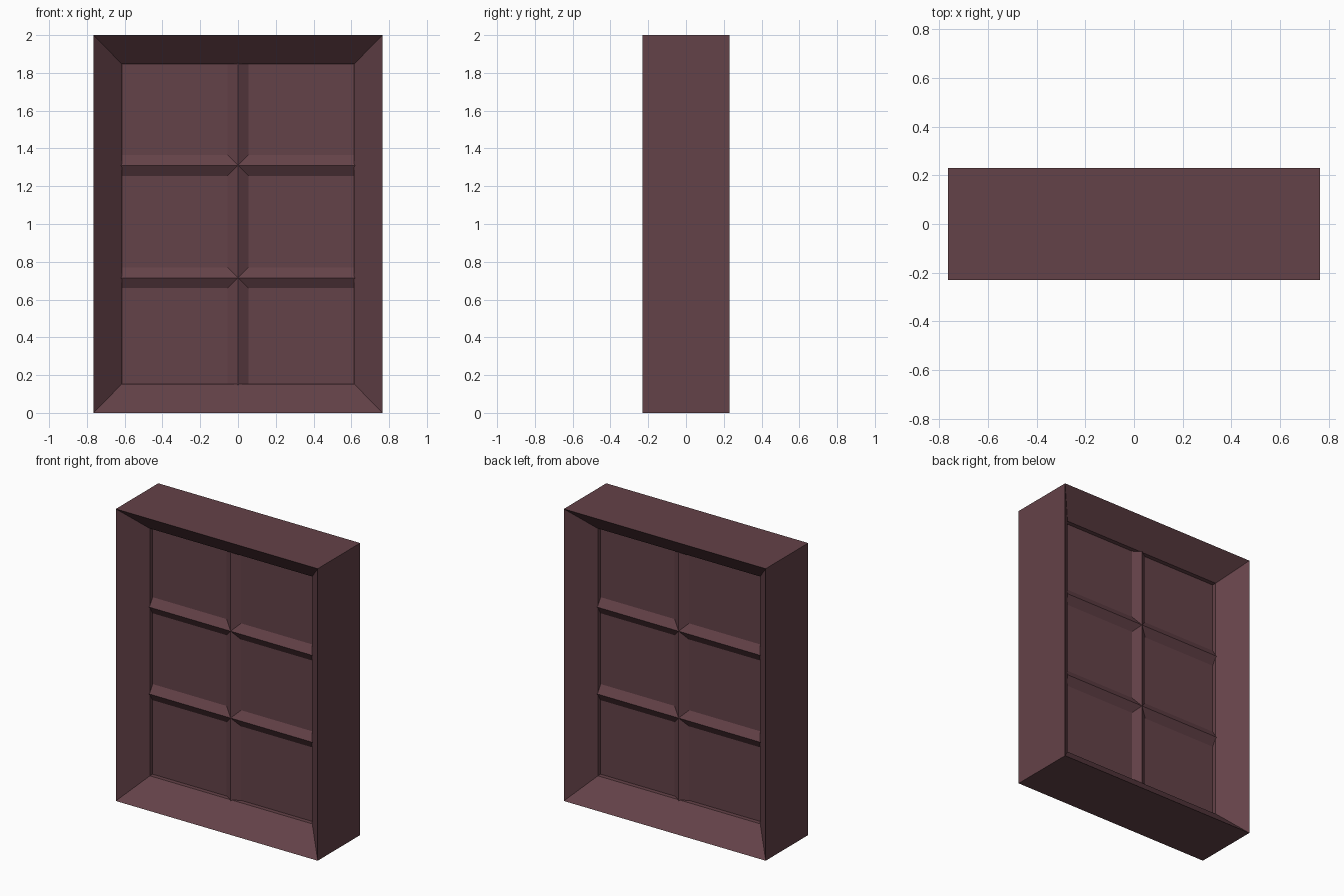
import bpy, bmesh

cube = bpy.data.objects.get("Cube")
if cube:
    bpy.data.objects.remove(cube, do_unlink=True)

# One painted wood colour for the whole window
wood = bpy.data.materials.new("dark red brown")
wood.use_nodes = True
colour = (0.127, 0.054, 0.065, 1)
wood.diffuse_color = colour
wood.node_tree.nodes["Principled BSDF"].inputs["Base Color"].default_value = colour

MID_Z = 1.0
OUTER = (0.765, 1.0)       # half width, half height of the frame
INNER = (0.615, 0.847)     # half width, half height of the opening
FRONT, LIP, PANE = 0.23, 0.075, 0.045


def finish(bm, name):
    bmesh.ops.recalc_face_normals(bm, faces=bm.faces)
    mesh = bpy.data.meshes.new(name)
    bm.to_mesh(mesh)
    bm.free()
    mesh.materials.append(wood)
    obj = bpy.data.objects.new(name, mesh)
    bpy.context.collection.objects.link(obj)
    return obj


def bridge(bm, rings, cyclic):
    count = len(rings) if cyclic else len(rings) - 1
    for i in range(count):
        a, b = rings[i], rings[(i + 1) % len(rings)]
        for k in range(len(a)):
            n = (k + 1) % len(a)
            bm.faces.new((a[k], a[n], b[n], b[k]))


def rectangle(bm, half, y):
    return [bm.verts.new((sx * half[0], y, MID_Z + sz * half[1]))
            for sx, sz in ((-1, -1), (1, -1), (1, 1), (-1, 1))]


# Frame: four rectangles joined into a bevelled ring, the same on both faces
bm = bmesh.new()
profile = ((OUTER, -FRONT), (INNER, -LIP), (INNER, LIP), (OUTER, FRONT))
bridge(bm, [rectangle(bm, half, y) for half, y in profile], True)
finish(bm, "window_frame")

# Pane: flat panel set back from the lip
bm = bmesh.new()
rings = [rectangle(bm, INNER, y) for y in (-PANE, PANE)]
bridge(bm, rings, False)
for ring in rings:
    bm.faces.new(ring)
finish(bm, "window_pane")


# Glazing bars: diamond prisms whose ridges stand proud of the pane
def glazing_bar(name, half_length, z, upright=False):
    depth, width = 0.08, 0.126
    bm = bmesh.new()
    rings = []
    for end in (-half_length, half_length):
        ring = []
        for y, w in ((-depth, 0), (0, width), (depth, 0), (0, -width)):
            ring.append(bm.verts.new((w, y, end) if upright else (end, y, w)))
        rings.append(ring)
    bridge(bm, rings, False)
    for ring in rings:
        bm.faces.new(ring)
    finish(bm, name).location.z = z


glazing_bar("upright_bar", INNER[1] + 0.005, MID_Z, upright=True)
glazing_bar("lower_cross_bar", INNER[0] + 0.005, 0.715)
glazing_bar("upper_cross_bar", INNER[0] + 0.005, 1.31)
